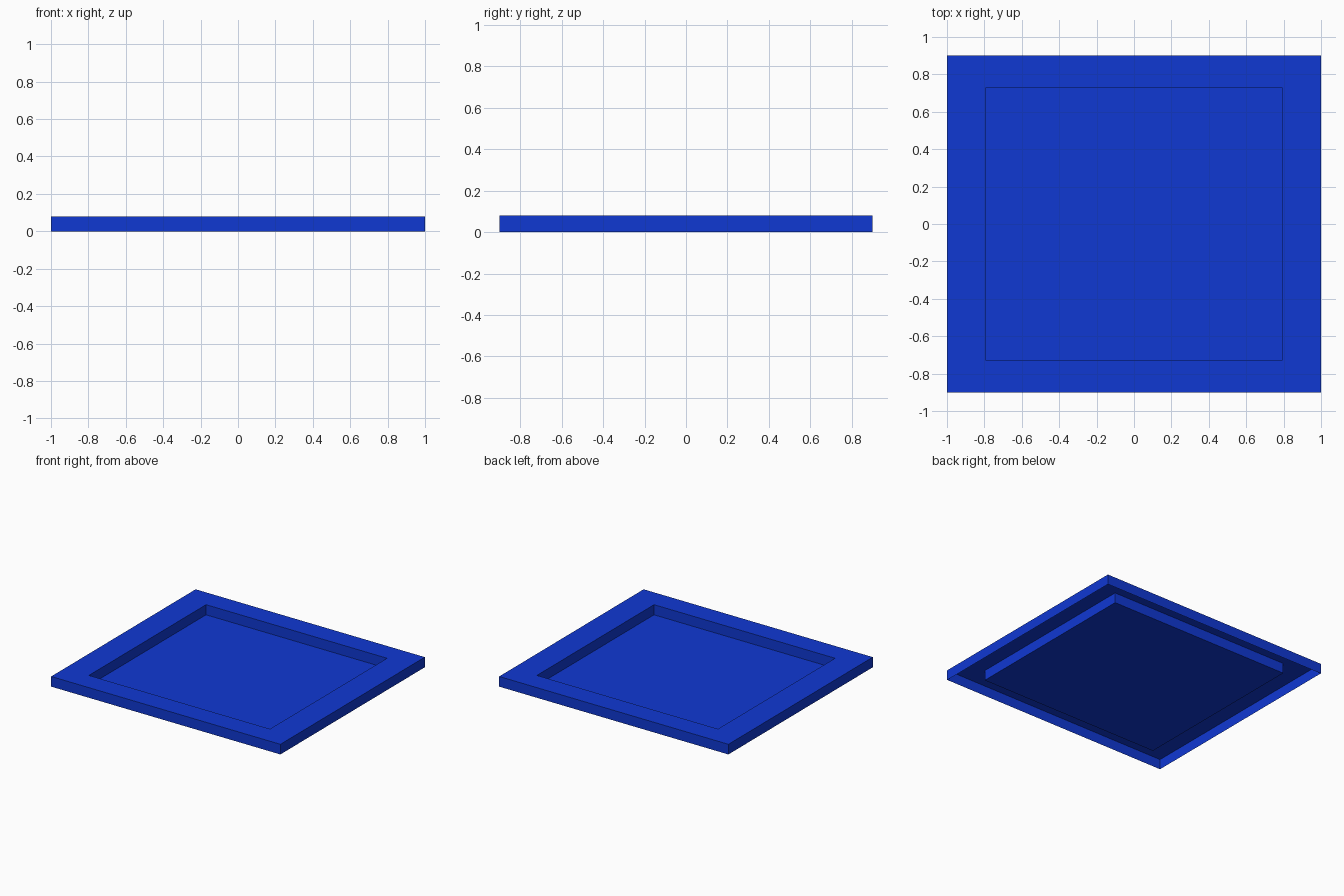
import bpy, bmesh
from mathutils import Matrix, Vector

if "Cube" in bpy.data.objects:
    bpy.data.objects.remove(bpy.data.objects["Cube"])

W, D, H = 2.0, 1.8, 0.08          # outer size
IW, ID = 1.58, 1.46               # recess size

bm = bmesh.new()
bmesh.ops.create_cube(bm, size=1.0, matrix=Matrix.Translation((0, 0, H / 2)) @ Matrix.Diagonal((W, D, H, 1)))

# open underside: outer skirt is a single thin sheet
bm.normal_update()
bottom = [f for f in bm.faces if f.normal.z < -0.5]
bmesh.ops.delete(bm, geom=bottom, context='FACES_ONLY')
top = next(f for f in bm.faces if f.normal.z > 0.5)

# flat rim around the recess
bmesh.ops.inset_region(bm, faces=[top], thickness=0.1)
for v in top.verts:
    v.co = Vector((IW / 2 if v.co.x > 0 else -IW / 2,
                   ID / 2 if v.co.y > 0 else -ID / 2, H))

# sunken floor with vertical walls
floor = bmesh.ops.extrude_discrete_faces(bm, faces=[top])['faces'][0]
for v in floor.verts:
    v.co.z = 0.0
bm.normal_update()

mesh = bpy.data.meshes.new("tray_panel")
bm.to_mesh(mesh)
bm.free()
tray = bpy.data.objects.new("tray_panel", mesh)
bpy.context.collection.objects.link(tray)

# blue finish
blue = bpy.data.materials.new("blue")
blue.diffuse_color = (0.005, 0.04, 0.65, 1)
blue.use_nodes = True
blue.node_tree.nodes["Principled BSDF"].inputs["Base Color"].default_value = blue.diffuse_color
mesh.materials.append(blue)
